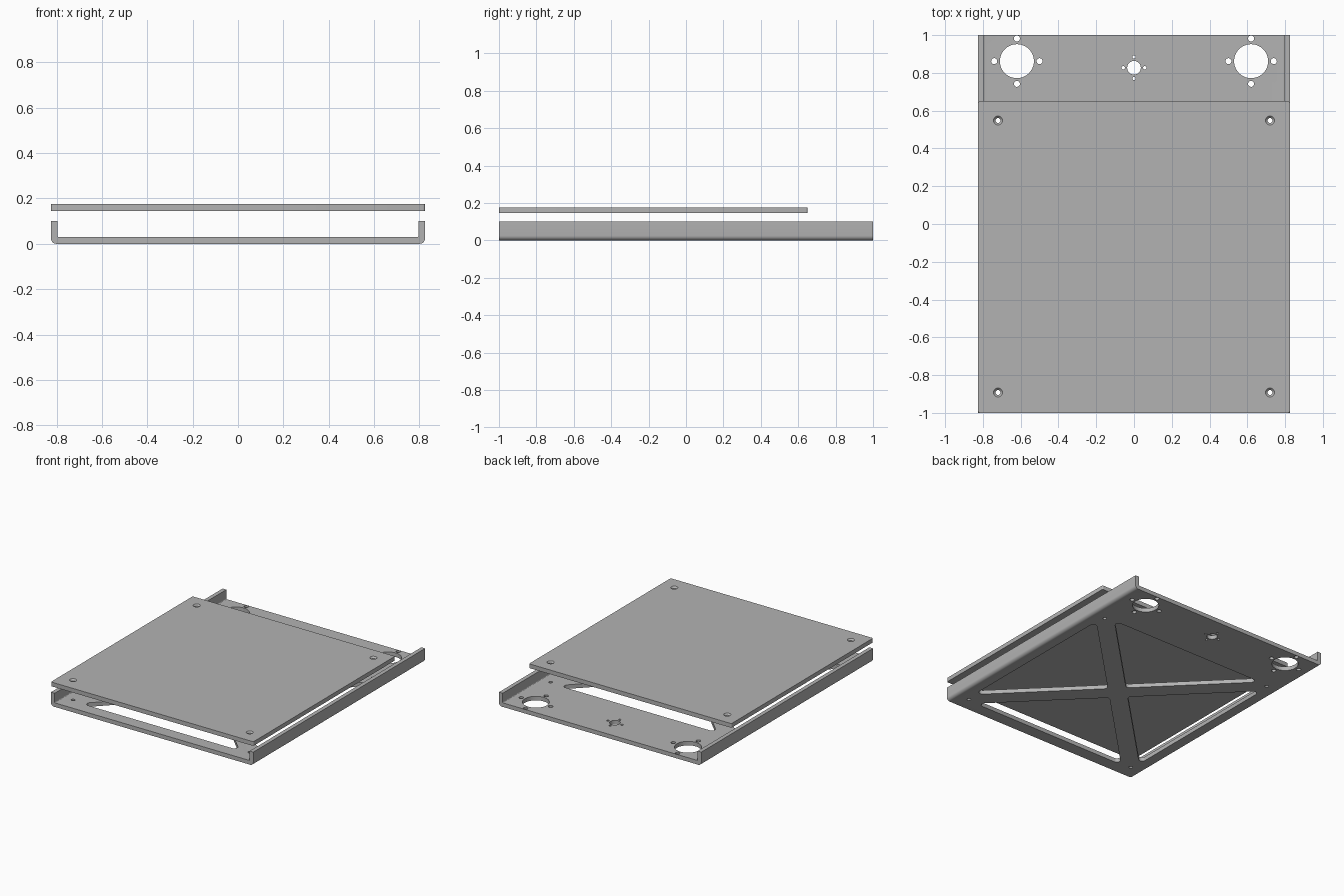
import bpy, bmesh
from math import pi, sin, cos
from mathutils import Vector

default = bpy.data.objects.get("Cube")
if default:
    bpy.data.objects.remove(default, do_unlink=True)

grey = bpy.data.materials.new("sheet grey")
grey.use_nodes = True
colour = (0.45, 0.45, 0.45, 1)
grey.diffuse_color = colour
grey.node_tree.nodes["Principled BSDF"].inputs["Base Color"].default_value = colour

HALF_W = 0.825
WALL = 0.03
COVER_BOTTOM, COVER_TOP = 0.145, 0.176
MID_Y, MOUNT = -0.172, 0.72     # centre and half spacing of the mounting holes


def loft(bm, rings):
    """Closed solid through matching rings of points."""
    rings = [[bm.verts.new(p) for p in ring] for ring in rings]
    n = len(rings[0])
    for a, b in zip(rings, rings[1:]):
        for i in range(n):
            j = (i + 1) % n
            bm.faces.new((a[i], a[j], b[j], b[i]))
    bm.faces.new(rings[0][::-1])
    bm.faces.new(rings[-1])


def circle(x, y, z, r, n=32):
    return [(x + r * cos(2 * pi * i / n), y + r * sin(2 * pi * i / n), z) for i in range(n)]


def drill(bm, x, y, r, z0=-0.1, z1=0.09, n=32):
    loft(bm, [circle(x, y, z0, r, n), circle(x, y, z1, r, n)])


def rounded(points, radii, steps=6):
    """Polygon outline with each corner replaced by an arc."""
    pts = [Vector(p) for p in points]
    out = []
    for i, p in enumerate(pts):
        r = radii[i]
        if r == 0:
            out.append(p)
            continue
        a = (pts[i - 1] - p).normalized()
        b = (pts[(i + 1) % len(pts)] - p).normalized()
        half = a.angle(b) / 2
        centre = p + (a + b).normalized() * r / sin(half)
        start = p + a * r / abs(sin(half) / cos(half)) - centre
        end = p + b * r / abs(sin(half) / cos(half)) - centre
        sweep = start.angle(end)
        for k in range(steps + 1):
            t = k / steps
            out.append(centre + (start * sin((1 - t) * sweep) + end * sin(t * sweep)) / sin(sweep))
    return out


def make(name, bm):
    bmesh.ops.recalc_face_normals(bm, faces=bm.faces)
    mesh = bpy.data.meshes.new(name)
    bm.to_mesh(mesh)
    bm.free()
    obj = bpy.data.objects.new(name, mesh)
    bpy.context.scene.collection.objects.link(obj)
    mesh.materials.append(grey)
    return obj


def cut(obj, cutter):
    cutter.hide_render = True
    mod = obj.modifiers.new("holes", 'BOOLEAN')
    mod.operation = 'DIFFERENCE'
    mod.solver = 'EXACT'
    mod.object = cutter
    bpy.ops.object.select_all(action='DESELECT')
    bpy.context.view_layer.objects.active = obj
    obj.select_set(True)
    bpy.ops.object.modifier_apply(modifier=mod.name)
    bpy.data.objects.remove(cutter, do_unlink=True)
    bpy.ops.object.shade_smooth_by_angle(angle=pi / 6)


mounts = [(sx * MOUNT, MID_Y + sy * MOUNT) for sx in (-1, 1) for sy in (-1, 1)]

# Tray: folded channel section run front to back
inner = HALF_W - WALL
section = rounded(
    [(-HALF_W, 0), (HALF_W, 0), (HALF_W, 0.1), (inner, 0.1),
     (inner, WALL), (-inner, WALL), (-inner, 0.1), (-HALF_W, 0.1)],
    [0.025, 0.025, 0, 0, 0.005, 0.005, 0, 0])
bm = bmesh.new()
loft(bm, [[(p.x, y, p.y) for p in section] for y in (-1, 1)])
tray = make("tray", bm)

# Tray openings: mounting holes, connector holes, four triangles leaving an X brace
bm = bmesh.new()
for x, y in mounts:
    drill(bm, x, y, 0.013, n=20)
for x, y, r, ring, small in ((-0.62, 0.862, 0.09, 0.12, 0.016),
                             (0.62, 0.862, 0.09, 0.12, 0.016),
                             (0, 0.827, 0.036, 0.057, 0.009)):
    drill(bm, x, y, r, n=48)
    for k in range(4):
        drill(bm, x + ring * cos(k * pi / 2), y + ring * sin(k * pi / 2), small, n=20)
REACH, GAP = 0.735, 0.088
triangle = rounded([(0, -GAP), (GAP - REACH, -REACH), (REACH - GAP, -REACH)], [0.025] * 3)
for c, s in ((1, 0), (0, 1), (-1, 0), (0, -1)):
    loft(bm, [[(c * p.x - s * p.y, MID_Y + s * p.x + c * p.y, z) for p in triangle]
              for z in (-0.1, 0.09)])
cut(tray, make("tray_cutter", bm))

# Cover: flat plate with slightly eased corners and countersunk holes
outline = rounded([(-HALF_W, -1), (HALF_W, -1), (HALF_W, 0.65), (-HALF_W, 0.65)], [0.01] * 4, 4)
bm = bmesh.new()
loft(bm, [[(p.x, p.y, z) for p in outline] for z in (COVER_BOTTOM, COVER_TOP)])
cover = make("cover_plate", bm)

bm = bmesh.new()
for x, y in mounts:
    loft(bm, [circle(x, y, z, r, 24) for z, r in
              ((COVER_BOTTOM - 0.02, 0.013), (COVER_TOP - 0.011, 0.013),
               (COVER_TOP, 0.024), (COVER_TOP + 0.02, 0.024))])
cut(cover, make("cover_cutter", bm))
